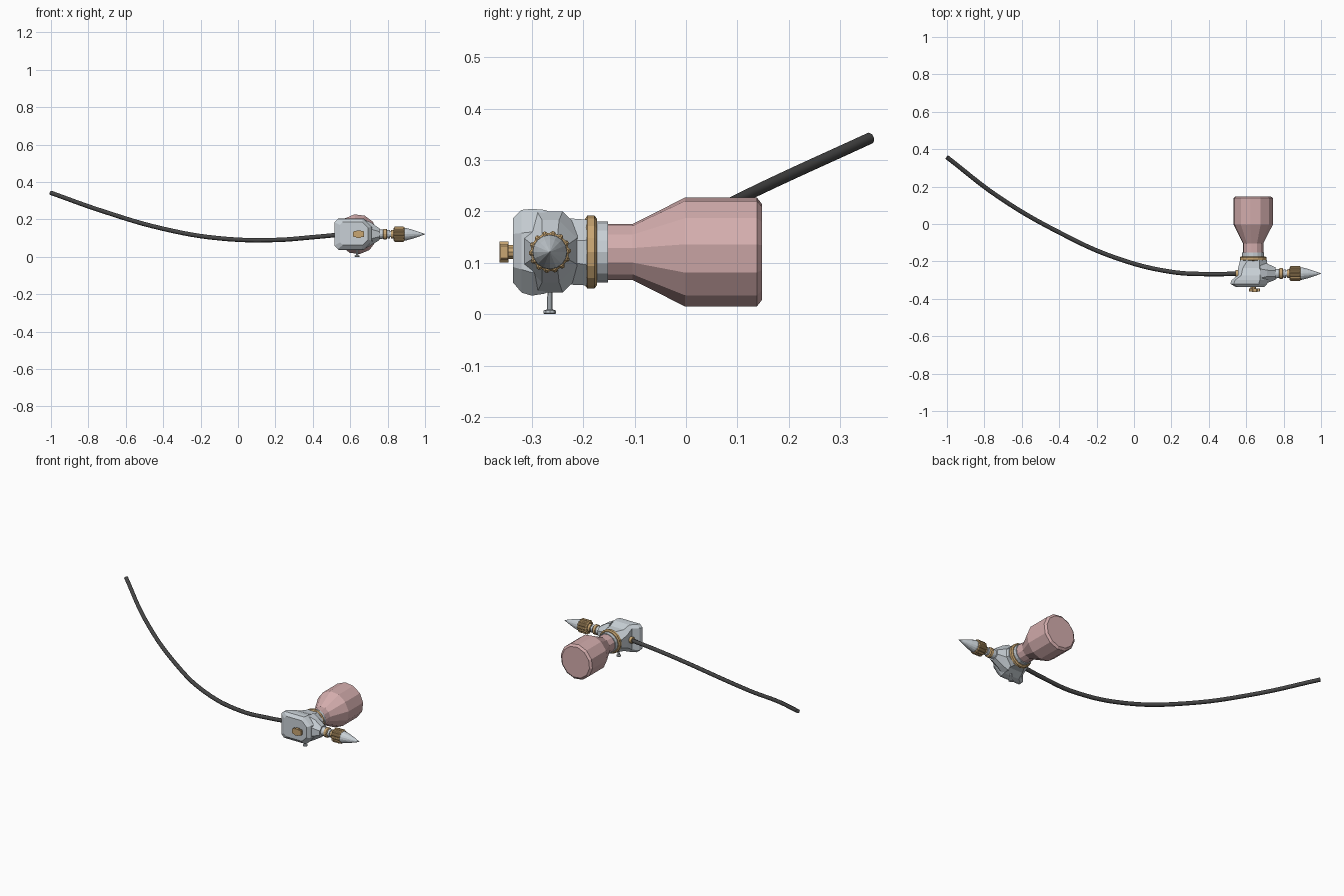
import bpy, bmesh
from math import sin, cos, tau
from mathutils import Vector

if "Cube" in bpy.data.objects:
    bpy.data.objects.remove(bpy.data.objects["Cube"])

CX, CY, CZ = 0.637, -0.265, 0.121


def material(name, rgb):
    m = bpy.data.materials.new(name)
    m.diffuse_color = (*rgb, 1)
    m.use_nodes = True
    m.node_tree.nodes["Principled BSDF"].inputs["Base Color"].default_value = m.diffuse_color
    return m


BRASS = material("brass", (0.58, 0.38, 0.17))
PINK = material("pink", (0.66, 0.42, 0.42))
STEEL = material("steel", (0.58, 0.63, 0.67))
DARK = material("rubber", (0.06, 0.06, 0.06))


def loft(name, rings, mat):
    """Skin a list of equal-length point rings and cap both ends."""
    bm = bmesh.new()
    loops = [[bm.verts.new(p) for p in ring] for ring in rings]
    n = len(loops[0])
    for a, b in zip(loops, loops[1:]):
        for i in range(n):
            j = (i + 1) % n
            bm.faces.new((a[i], a[j], b[j], b[i]))
    bm.faces.new(loops[0])
    bm.faces.new(loops[-1][::-1])
    bmesh.ops.recalc_face_normals(bm, faces=bm.faces)
    me = bpy.data.meshes.new(name)
    bm.to_mesh(me)
    bm.free()
    ob = bpy.data.objects.new(name, me)
    bpy.context.collection.objects.link(ob)
    me.materials.append(mat)
    return ob


def turned(name, axis, profile, sides, mat, teeth=0.0, phase=0.0):
    """Turn (position, radius) pairs round the x, y or z axis through the body centre."""
    rings = []
    for t, r in profile:
        ring = []
        for i in range(sides):
            a = tau * i / sides + phase
            q = r - (teeth if i % 4 > 1 else 0)
            u, v = q * cos(a), q * sin(a)
            ring.append({"x": (t, CY + u, CZ + v),
                         "y": (CX + u, t, CZ + v),
                         "z": (CX + u, CY + v, t)}[axis])
        rings.append(ring)
    return loft(name, rings, mat)


def octagon(a0, a1, b0, b1, c, d):
    """Rectangle with chamfer c on the low side and d on the high side."""
    return [(a0 + c, b0), (a1 - d, b0), (a1, b0 + d), (a1, b1 - d),
            (a1 - d, b1), (a0 + c, b1), (a0, b1 - c), (a0, b0 + c)]


# Cast body: chamfered sections along y, flaring to the left at the front plate
sections = [(-0.337, 0.545, 0.695, 0.062, 0.186, 0.015, 0.03),
            (-0.320, 0.515, 0.712, 0.042, 0.203, 0.018, 0.045),
            (-0.300, 0.522, 0.718, 0.036, 0.205, 0.018, 0.045),
            (-0.275, 0.555, 0.720, 0.040, 0.203, 0.018, 0.045),
            (-0.235, 0.557, 0.717, 0.058, 0.187, 0.025, 0.045),
            (-0.193, 0.567, 0.710, 0.056, 0.184, 0.040, 0.040)]
loft("body", [[(x, y, z) for x, z in octagon(a, b, c, d, e, f)]
              for y, a, b, c, d, e, f in sections], STEEL)

# Tapering shoulder from the body to the nozzle
loft("nozzle_shoulder", [[(x, y, z) for y, z in octagon(*o)] for x, *o in [
    (0.675, -0.325, -0.205, 0.042, 0.200, 0.035, 0.035),
    (0.712, -0.315, -0.212, 0.062, 0.183, 0.035, 0.035),
    (0.757, -0.298, -0.232, 0.090, 0.152, 0.018, 0.018)]], STEEL)

# Nozzle: stepped neck, knurled nut, tip
turned("nozzle_neck", "x", [(0.75, 0.026), (0.779, 0.024), (0.779, 0.019), (0.80, 0.019),
                            (0.80, 0.023), (0.812, 0.023), (0.812, 0.016), (0.84, 0.016)],
       16, STEEL)
turned("neck_ring", "x", [(0.776, 0.024), (0.779, 0.029), (0.794, 0.029), (0.797, 0.024)],
       16, BRASS)
turned("rear_nut", "x", [(0.818, 0.022), (0.834, 0.024)], 12, BRASS)
turned("knurled_nut", "x", [(0.832, 0.032), (0.838, 0.041), (0.885, 0.041), (0.891, 0.036)],
       56, BRASS, teeth=0.004)
turned("nozzle_tip", "x", [(0.885, 0.034), (0.90, 0.033), (0.93, 0.025), (0.965, 0.0135),
                           (1.0, 0.001)], 16, STEEL)

# Bottle and its threaded collar
turned("collar_ring", "y", [(-0.197, 0.064), (-0.192, 0.071), (-0.178, 0.071), (-0.173, 0.064)],
       16, BRASS)
turned("bottle_collar", "y", [(-0.18, 0.059), (-0.152, 0.059)], 16, STEEL)
turned("bottle", "y", [(-0.155, 0.055), (-0.104, 0.055), (-0.002, 0.107), (0.138, 0.107),
                       (0.148, 0.094)], 12, PINK, phase=0.14)

# Front thumb knob: stem and stepped grip
turned("knob_stem", "y", [(-0.352, 0.014), (-0.33, 0.014)], 10, BRASS)
for name, w, h, y0, y1 in [("knob_grip", 0.029, 0.016, -0.361, -0.346),
                           ("knob_centre", 0.014, 0.02, -0.363, -0.345)]:
    ring = octagon(0.645 - w, 0.645 + w, CZ - h, CZ + h, 0.004, 0.004)
    loft(name, [[(x, y, z) for x, z in ring] for y in (y0, y1)], BRASS)

# Drain screw underneath
turned("drain_screw", "z", [(0.0, 0.011), (0.002, 0.013), (0.007, 0.013), (0.009, 0.006),
                            (0.045, 0.005)], 10, STEEL)

# Hose fitting and long sagging hose
turned("hose_fitting", "x", [(0.542, 0.018), (0.565, 0.02)], 12, BRASS)
path = [(-1.0, 0.357, 0.342), (-0.72, 0.142, 0.243), (-0.4, -0.045, 0.15), (-0.1, -0.18, 0.099),
        (0.2, -0.256, 0.09), (0.4, -0.268, 0.105), (0.57, CY, CZ)]
curve = bpy.data.curves.new("hose", "CURVE")
curve.dimensions = "3D"
curve.bevel_depth = 0.0118
curve.bevel_resolution = 2
curve.resolution_u = 6
curve.use_fill_caps = True
spline = curve.splines.new("BEZIER")
spline.bezier_points.add(len(path) - 1)
for bp, p in zip(spline.bezier_points, path):
    bp.co = Vector(p)
    bp.handle_left_type = bp.handle_right_type = "AUTO"
curve.materials.append(DARK)
hose = bpy.data.objects.new("hose", curve)
bpy.context.collection.objects.link(hose)
